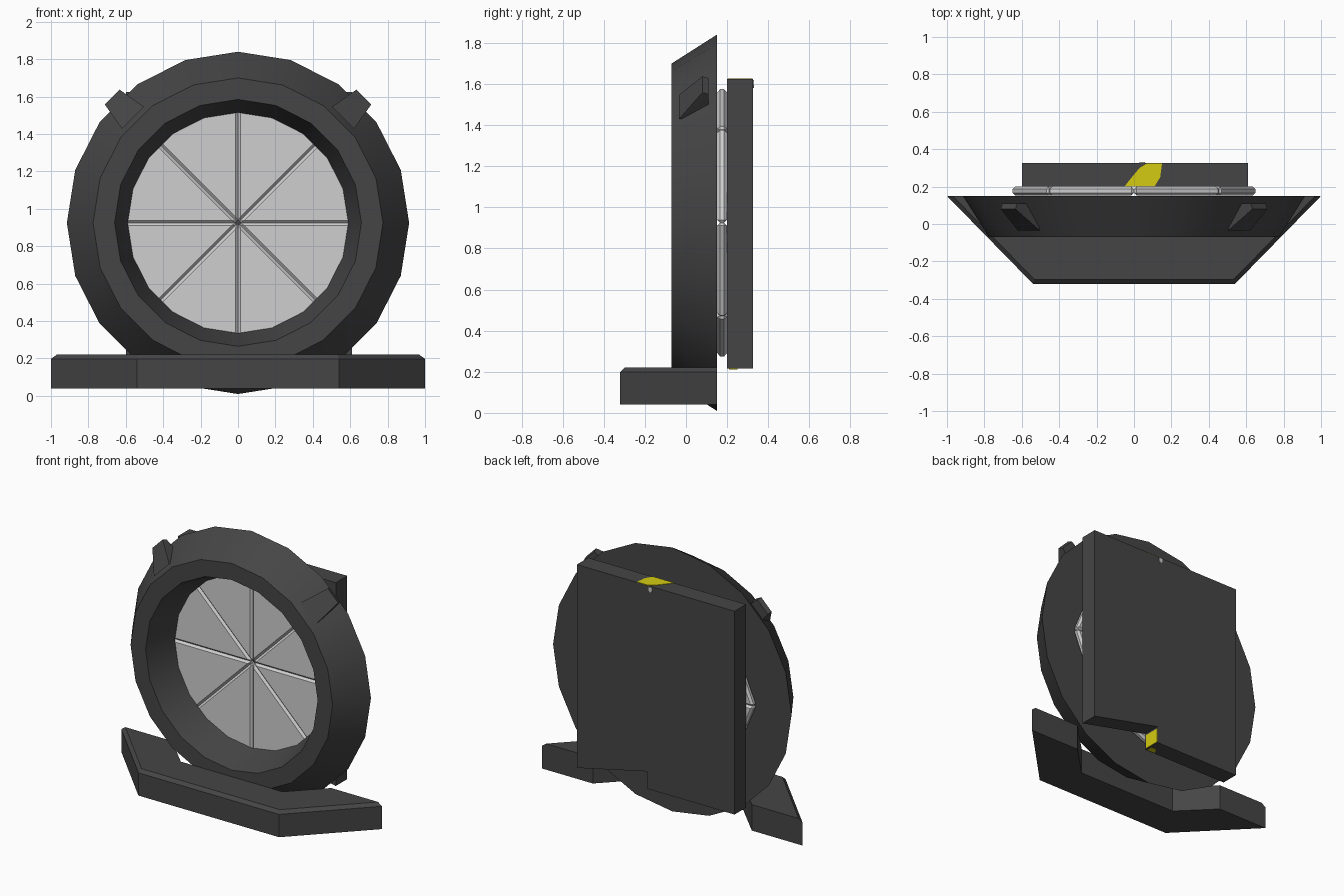
import bpy, bmesh, math
from mathutils import Vector, Matrix

cube = bpy.data.objects.get("Cube")
if cube:
    bpy.data.objects.remove(cube, do_unlink=True)


def material(name, color):
    mat = bpy.data.materials.new(name)
    mat.use_nodes = True
    mat.diffuse_color = (*color, 1)
    mat.node_tree.nodes["Principled BSDF"].inputs["Base Color"].default_value = (*color, 1)
    return mat


DARK = material("charcoal", (0.06, 0.06, 0.06))
LIGHT = material("light_grey", (0.62, 0.62, 0.62))
YELLOW = material("yellow", (0.66, 0.6, 0.006))
CENTER_Z = 0.925


def finish(name, bm, mat):
    bmesh.ops.recalc_face_normals(bm, faces=bm.faces)
    mesh = bpy.data.meshes.new(name)
    bm.to_mesh(mesh)
    bm.free()
    mesh.materials.append(mat)
    obj = bpy.data.objects.new(name, mesh)
    bpy.context.collection.objects.link(obj)
    return obj


def prism(points, low, high, axis):
    """Extrude a 2D outline along the y or z axis."""
    bm = bmesh.new()
    place = (lambda a, b, h: (a, h, b)) if axis == "y" else (lambda a, b, h: (a, b, h))
    face = bm.faces.new([bm.verts.new(place(a, b, low)) for a, b in points])
    out = bmesh.ops.extrude_face_region(bm, geom=[face])
    step = Vector(place(0, 0, high - low))
    bmesh.ops.translate(bm, vec=step, verts=[v for v in out["geom"] if isinstance(v, bmesh.types.BMVert)])
    return bm


# Ring: a closed (radius, y) profile swept around the y axis
SIDES = 20
profile = [(0.915, 0.15), (0.775, -0.07), (0.66, -0.07), (0.59, 0.15)]
bm = bmesh.new()
rows = []
for i in range(SIDES):
    a = math.tau * i / SIDES
    rows.append([bm.verts.new((r * math.sin(a), y, CENTER_Z + r * math.cos(a))) for r, y in profile])
for i in range(SIDES):
    p, q = rows[i], rows[(i + 1) % SIDES]
    for j in range(len(profile)):
        k = (j + 1) % len(profile)
        bm.faces.new((p[j], p[k], q[k], q[j]))
ring = finish("ring", bm, DARK)
bpy.context.view_layer.objects.active = ring
ring.select_set(True)
bpy.ops.object.shade_smooth_by_angle(angle=math.radians(30))
ring.select_set(False)

# Eight bevelled wedge panels filling the ring
for i in range(8):
    pts = [(0, CENTER_Z)]
    for a in (math.tau * i / 8, math.tau * (i + 1) / 8):
        pts.append((0.655 * math.cos(a), CENTER_Z + 0.655 * math.sin(a)))
    wedge = finish(f"wedge_panel_{i + 1}", prism(pts, 0.152, 0.2, "y"), LIGHT)
    bevel = wedge.modifiers.new("edge_bevel", "BEVEL")
    bevel.width = 0.014
    bevel.segments = 1

# Base: a bent bar with a chamfer on its outer top edges
half = [(0.54, -0.32), (1.0, 0.15), (0.61, 0.15), (0.39, -0.07)]
outline = half + [(-x, y) for x, y in reversed(half)]
bm = prism(outline, 0.04, 0.22, "z")


def is_outer(edge):
    mid = (edge.verts[0].co + edge.verts[1].co) / 2
    front = mid.y < -0.3
    diagonal = abs(mid.x) > 0.7 and mid.y < 0.1
    return mid.z > 0.21 and (front or diagonal)


bmesh.ops.bevel(bm, geom=[e for e in bm.edges if is_outer(e)], offset=0.022,
                segments=1, affect="EDGES")
finish("base", bm, DARK)

# Back box with a shallow triangular notch under one side
box = [(-0.6, 0.215), (0.07, 0.215), (0.07, 0.335), (0.61, 0.215), (0.61, 1.625), (-0.6, 1.625)]
finish("back_box", prism(box, 0.2, 0.325, "y"), DARK)

# Yellow insets on the box top, in the notch and underneath
top_patch = [(-0.05, 0.201), (0.11, 0.201), (0.14, 0.25), (0.15, 0.324),
             (0.07, 0.324), (0.03, 0.3), (-0.02, 0.24)]
finish("top_patch", prism(top_patch, 1.624, 1.628, "z"), YELLOW)
notch_patch = [(0.069, 0.22), (0.073, 0.22), (0.073, 0.32), (0.069, 0.32)]
finish("notch_patch", prism(notch_patch, 0.21, 0.324, "y"), YELLOW)
under_patch = [(0.0, 0.21), (0.06, 0.21), (0.06, 0.25), (0.02, 0.25)]
finish("under_patch", prism(under_patch, 0.212, 0.216, "z"), YELLOW)

# Small stud at the top of the box back
stud = [(0.03, 1.62), (0.06, 1.62), (0.06, 1.595), (0.045, 1.58), (0.03, 1.595)]
finish("back_stud", prism(stud, 0.32, 0.332, "y"), LIGHT)

# Two tapered lugs on the upper shoulders of the ring
for side, angle in (("left", 45), ("right", -45)):
    bm = bmesh.new()
    for s in (-1, 1):
        for t, y, r in ((0.083, -0.035, 0.795), (0.056, 0.08, 0.952),
                        (0.056, 0.11, 0.94), (0.07, 0.11, 0.82)):
            bm.verts.new((s * t, y, r))
    bmesh.ops.convex_hull(bm, input=bm.verts)
    bmesh.ops.dissolve_limit(bm, angle_limit=0.02, verts=bm.verts, edges=bm.edges)
    bm.transform(Matrix.Translation((0, 0, CENTER_Z)) @ Matrix.Rotation(math.radians(angle), 4, "Y"))
    finish(f"{side}_lug", bm, DARK)
